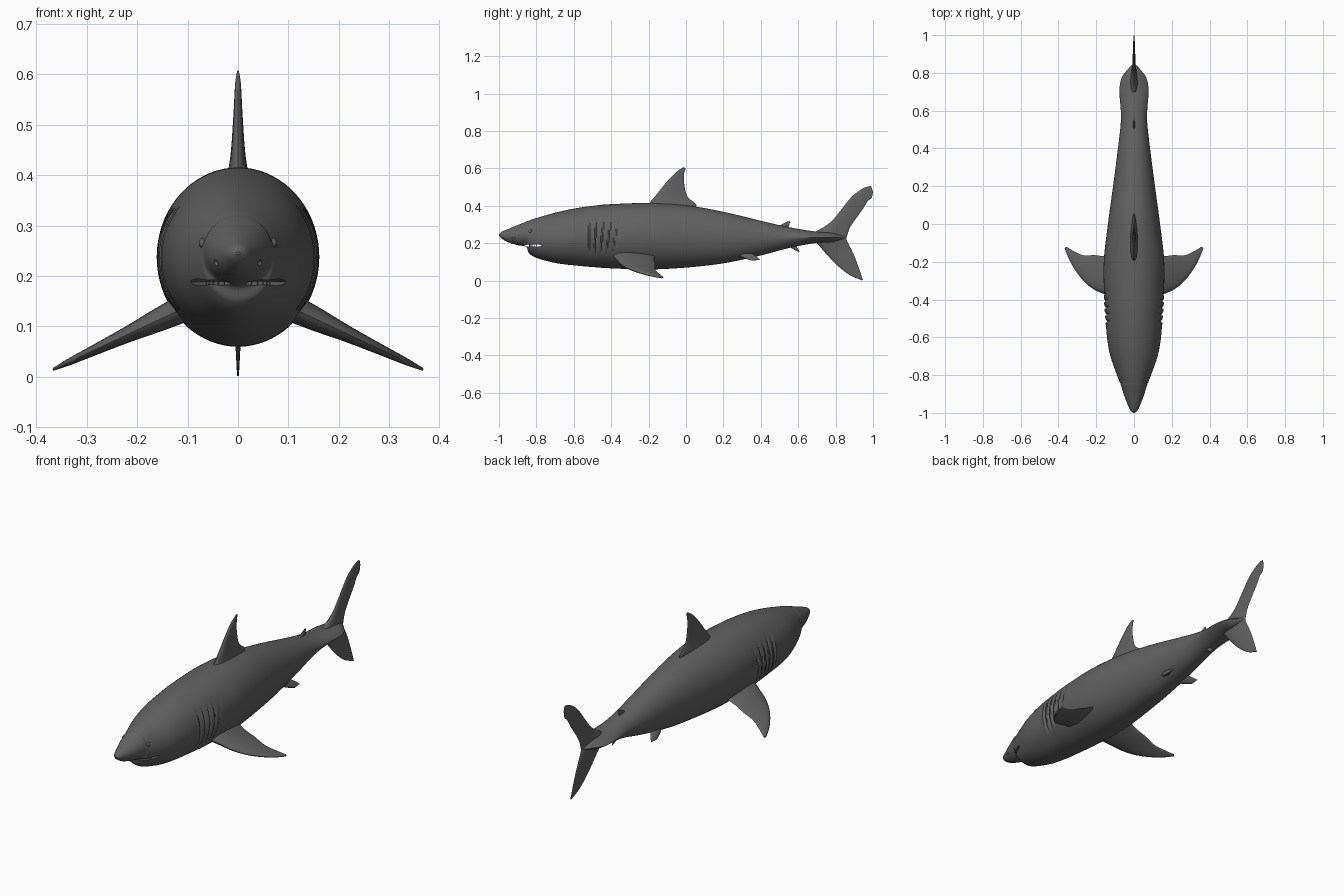
import bpy
import bmesh
from math import sin, cos, pi, exp, copysign
from mathutils import Vector, Matrix

default_cube = bpy.data.objects.get("Cube")
if default_cube:
    bpy.data.objects.remove(default_cube, do_unlink=True)

# One slate grey skin
skin = bpy.data.materials.new("slate_grey")
skin.use_nodes = True
grey = (.12, .12, .12, 1)
skin.diffuse_color = grey
skin.node_tree.nodes["Principled BSDF"].inputs["Base Color"].default_value = grey


def smooth_path(stations, steps):
    """Resample rows of numbers with a Catmull-Rom spline."""
    rows = [Vector(s) for s in stations]
    rows = [rows[0]] + rows + [rows[-1]]
    result = []
    for before, start, end, after in zip(rows, rows[1:], rows[2:], rows[3:]):
        for step in range(steps):
            t = step / steps
            slope_a, slope_b = (end - before) / 2, (after - start) / 2
            bend = (start - end) * 2 + slope_a + slope_b
            sweep = (end - start) * 3 - slope_a * 2 - slope_b
            result.append(start + slope_a * t + sweep * t * t + bend * t ** 3)
    return result + [rows[-1]]


def finish(name, bm):
    bmesh.ops.recalc_face_normals(bm, faces=bm.faces)
    mesh = bpy.data.meshes.new(name)
    bm.to_mesh(mesh)
    bm.free()
    mesh.materials.append(skin)
    part = bpy.data.objects.new(name, mesh)
    bpy.context.collection.objects.link(part)
    return part


def loft(name, rings):
    """Skin a list of closed rings and cap both ends."""
    bm = bmesh.new()
    loops = [[bm.verts.new(p) for p in ring] for ring in rings]
    for lower, upper in zip(loops, loops[1:]):
        for i in range(len(lower)):
            bm.faces.new((lower[i - 1], lower[i], upper[i], upper[i - 1]))
    bm.faces.new(loops[0])
    bm.faces.new(loops[-1])
    return finish(name, bm)


def fin(name, sections, place):
    """Section: lead chord, lead span, trail chord, trail span, half thickness."""
    rings = []
    for lead_a, lead_b, trail_a, trail_b, thick in smooth_path(sections, 8):
        ring = []
        for i in range(24):
            angle = 2 * pi * i / 24
            u = (1 - cos(angle)) / 2
            swell = thick * sin(angle) * (1.25 - .7 * u)
            ring.append(place(lead_a + (trail_a - lead_a) * u,
                              lead_b + (trail_b - lead_b) * u, swell))
        rings.append(ring)
    return loft(name, rings)


def add_ball(bm, centre, size):
    matrix = Matrix.Translation(centre) @ Matrix.Diagonal((*size, 1))
    bmesh.ops.create_uvsphere(bm, u_segments=32, v_segments=16, radius=1, matrix=matrix)


# Body: y, top, bottom, half width, keel sharpness
body_profile = [
    (-1, .248, .242, .004, 1), (-.985, .262, .225, .02, 1),
    (-.95, .277, .205, .036, 1), (-.9, .297, .19, .055, 1),
    (-.855, .316, .18, .068, 1), (-.84, .321, .148, .074, 1),
    (-.8, .335, .122, .09, 1), (-.7, .363, .095, .125, 1),
    (-.6, .385, .082, .143, 1), (-.5, .4, .073, .15, 1),
    (-.4, .409, .066, .157, 1), (-.2, .415, .06, .16, 1),
    (0, .403, .07, .138, 1), (.2, .368, .093, .111, 1),
    (.4, .32, .135, .085, 1), (.56, .284, .177, .069, 1.2),
    (.7, .262, .202, .077, 1.6), (.77, .258, .204, .067, 1.8),
    (.81, .25, .212, .04, 1.5), (.85, .235, .225, .005, 1),
]
gill_lines = [-.515, -.48, -.445, -.41, -.375]


def gill_depth(y, z):
    """Groove depth with a raised flap in front of each slit."""
    fade = max(0, 1 - (abs(z - .235) / .1) ** 4)
    depth = 0
    for i, line in enumerate(gill_lines):
        offset = y - line - (z - .23) * .05 * i
        depth += .009 * exp(-(offset / .005) ** 2)
        depth -= .003 * exp(-((offset + .012) / .007) ** 2)
    return depth * fade


body_rings = []
for y, top, bottom, width, keel in smooth_path(body_profile, 16):
    middle, height = (top + bottom) / 2, (top - bottom) / 2
    ring = []
    for i in range(72):
        angle = 2 * pi * i / 72
        c, s = cos(angle), sin(angle)
        z = middle + height * copysign(abs(s) ** keel, s)
        ring.append((c * (width - gill_depth(y, z)), y, z))
    body_rings.append(ring)
body = loft("body", body_rings)

# Mouth opening and nostrils carved out of the head
bm = bmesh.new()
add_ball(bm, (0, -.795, .188), (.1, .07, .011))
for side in (-1, 1):
    add_ball(bm, (side * .045, -.925, .226), (.007, .01, .006))
cutter = finish("mouth_cutter", bm)
cutter.hide_render = True
carve = body.modifiers.new("mouth", 'BOOLEAN')
carve.operation, carve.solver, carve.object = 'DIFFERENCE', 'EXACT', cutter
bpy.context.view_layer.objects.active = body
bpy.ops.object.modifier_apply(modifier=carve.name)
bpy.data.objects.remove(cutter, do_unlink=True)

# Teeth in two rows around the jaw, and the eyes
bm = bmesh.new()
for row, turn in ((.193, pi), (.183, 0)):
    for i in range(13):
        angle = pi * (i - 6) / 15
        spot = Vector((.066 * sin(angle), -.785 - .052 * cos(angle), row))
        bmesh.ops.create_cone(bm, cap_ends=True, segments=6, radius1=.005, radius2=0,
                              depth=.014, matrix=Matrix.Translation(spot) @ Matrix.Rotation(turn, 4, 'X'))
finish("teeth", bm)
for side, label in ((-1, "right"), (1, "left")):
    bm = bmesh.new()
    add_ball(bm, (side * .07, -.832, .265), (.007, .011, .01))
    finish(label + "_eye", bm)


# Fins on the centre line
def upright(a, b, n):
    return (n, a, b)


fin("dorsal_fin", [
    (-.22, .375, .03, .375, .03), (-.195, .415, .055, .406, .02),
    (-.16, .458, .008, .45, .014), (-.1, .532, -.01, .52, .009),
    (-.05, .583, -.01, .575, .006), (-.012, .607, -.002, .6, .002)], upright)
fin("tail_upper_lobe", [
    (.66, .235, .85, .2, .025), (.7, .265, .86, .235, .019),
    (.78, .32, .88, .29, .01), (.875, .437, .94, .375, .007),
    (.92, .477, .972, .425, .005), (.96, .5, .992, .442, .004),
    (.99, .506, 1, .475, .002)], upright)
fin("tail_lower_lobe", [
    (.66, .235, .85, .25, .025), (.7, .2, .86, .215, .019),
    (.757, .135, .885, .165, .01), (.81, .08, .905, .12, .007),
    (.875, .03, .927, .06, .004), (.94, .002, .946, .004, .002)], upright)
fin("second_dorsal_fin", [
    (.48, .28, .54, .275, .009), (.515, .302, .552, .297, .005),
    (.545, .318, .556, .315, .002)], upright)
fin("anal_fin", [
    (.53, .2, .58, .2, .009), (.555, .18, .595, .178, .005),
    (.59, .158, .608, .154, .002)], upright)

# Paired fins, one per side
for side, label in ((-1, "right"), (1, "left")):
    fin(label + "_pectoral_fin", [
        (-.42, .06, -.16, .08, .03), (-.375, .15, -.17, .155, .023),
        (-.345, .215, -.165, .21, .016), (-.293, .275, -.165, .27, .011),
        (-.21, .332, -.14, .325, .007), (-.13, .367, -.12, .358, .003)],
        lambda a, b, n: (side * (b + n * .4), a, .14 - .47 * (b - .1) + n))
    fin(label + "_pelvic_fin", [
        (.26, -.01, .35, -.01, .013), (.3, .02, .38, .02, .008),
        (.35, .042, .397, .038, .002)],
        lambda a, b, n: (side * (.05 + b * .7 + n), a, .142 - b * .8 + n * .7))

# Smooth skin with sharp creases kept
for part in bpy.context.collection.objects:
    if part.type == 'MESH' and skin.name in part.data.materials:
        part.select_set(True)
        bpy.context.view_layer.objects.active = part
bpy.ops.object.shade_smooth_by_angle(angle=pi / 5)
